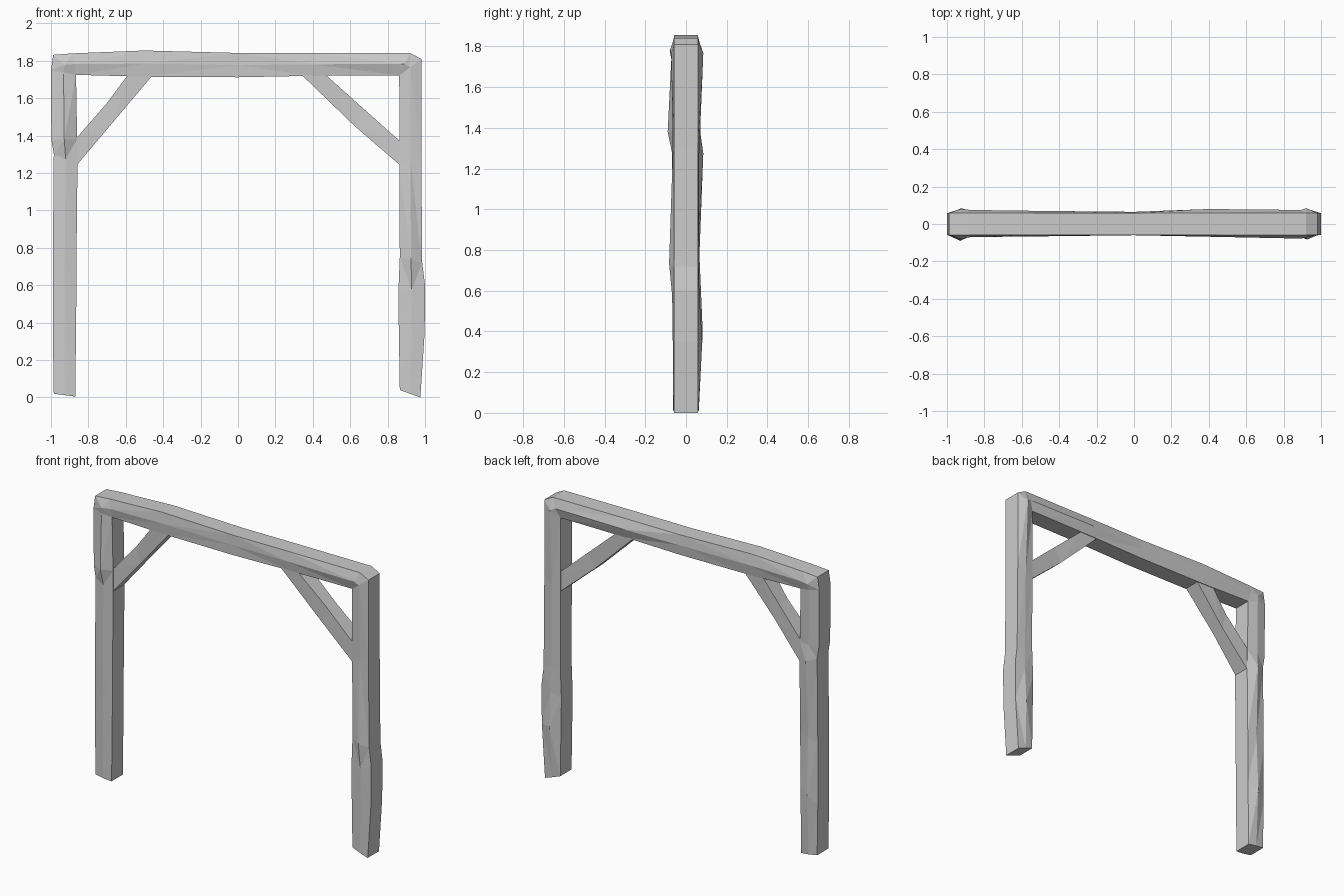
import bpy
import bmesh

if "Cube" in bpy.data.objects:
    bpy.data.objects.remove(bpy.data.objects["Cube"])


def loft(name, rings, caps):
    """Skin closed rings of points into a flat-shaded low-poly bar."""
    bm = bmesh.new()
    loops = [[bm.verts.new(p) for p in ring] for ring in rings]
    n = len(loops[0])
    for a, b in zip(loops, loops[1:]):
        for i in range(n):
            j = (i + 1) % n
            bm.faces.new((a[i], a[j], b[j], b[i]))
    if caps:
        bm.faces.new(loops[0])
        bm.faces.new(loops[-1])
    bmesh.ops.remove_doubles(bm, verts=bm.verts, dist=0.001)
    bmesh.ops.triangulate(bm, faces=bm.faces)
    bmesh.ops.recalc_face_normals(bm, faces=bm.faces)
    mesh = bpy.data.meshes.new(name)
    bm.to_mesh(mesh)
    bm.free()
    obj = bpy.data.objects.new(name, mesh)
    bpy.context.collection.objects.link(obj)
    return obj


def section(ox, oz, ix, iz, front, back, edge=0.058):
    """Six-sided hewn section: outer and inner edges plus a ridge on each face."""
    mx, mz = (ox + ix) / 2, (oz + iz) / 2
    return [(ox, -edge, oz), (mx, front, mz), (ix, -edge, iz),
            (ix, edge, iz), (mx, back, mz), (ox, edge, oz)]


# Posts and beam as one mitred timber: outer x z, inner x z, ridge depths
stations = [
    (-.985, .02, -.87, .005, -.063, .063),
    (-.99, .35, -.865, .45, -.065, .082),
    (-.99, .75, -.863, .80, -.068, .066),
    (-.985, 1.30, -.858, 1.25, -.068, .085),
    (-.998, 1.38, -.86, 1.38, -.09, .07),
    (-1.0, 1.75, -.866, 1.725, -.072, .07),
    (-.988, 1.832, -.866, 1.725, -.08, .08),
    (-.88, 1.84, -.866, 1.725, -.07, .075),
    (-.5, 1.855, -.5, 1.715, -.066, .07),
    (0, 1.842, 0, 1.712, -.06, .065),
    (.40, 1.843, .40, 1.72, -.068, .08),
    (.92, 1.842, .862, 1.722, -.078, .075),
    (.98, 1.81, .862, 1.722, -.072, .085),
    (.98, 1.30, .863, 1.25, -.065, .065),
    (.985, .72, .865, .75, -.083, .062),
    (1.0, .60, .857, .55, -.068, .066),
    (.998, .35, .86, .35, -.065, .08),
    (.975, 0, .865, .04, -.062, .062),
]
loft("portal_frame", [section(*s) for s in stations], True)

# Diagonal knee braces: lower edge x z, upper edge x z, half depth
braces = {
    "left_brace": [(-.868, 1.235, -.868, 1.382, .055),
                   (-.67, 1.47, -.70, 1.575, .045),
                   (-.452, 1.728, -.586, 1.728, .054)],
    "right_brace": [(.872, 1.237, .872, 1.365, .055),
                    (.625, 1.45, .67, 1.545, .045),
                    (.335, 1.73, .463, 1.73, .054)],
}
for name, pts in braces.items():
    rings = [[(lx, -d, lz), (lx, d, lz), (ux, d, uz), (ux, -d, uz)]
             for lx, lz, ux, uz, d in pts]
    loft(name, rings, False)
